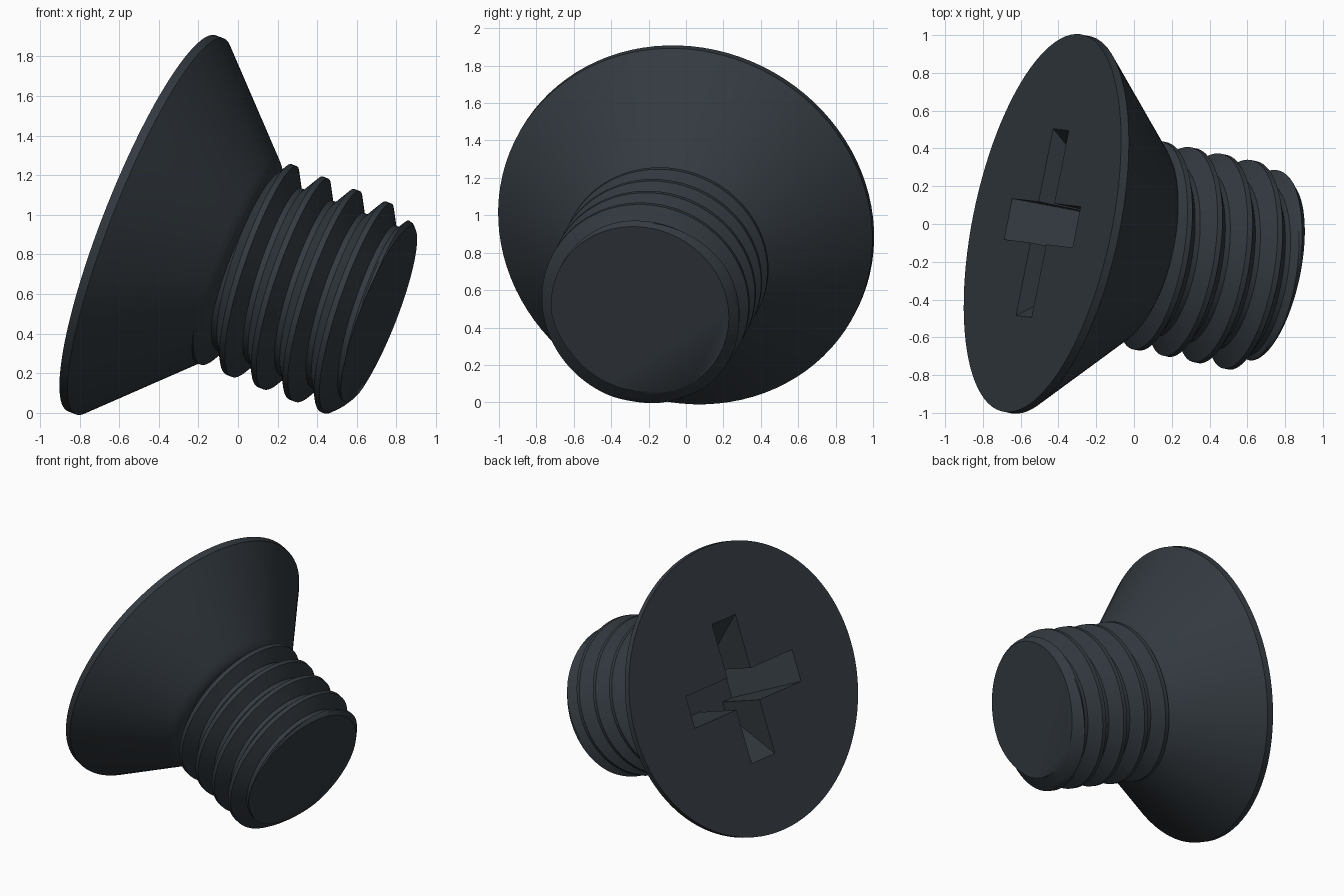
import bpy, bmesh, math
from mathutils import Vector, Matrix

if "Cube" in bpy.data.objects:
    bpy.data.objects.remove(bpy.data.objects["Cube"])

# Placement: local +Z runs from the head face to the tip
AXIS = Vector((0.913, -0.193, -0.36)).normalized()
ARM = Vector((0.193, 0.98, -0.03))
ARM = (ARM - ARM.dot(AXIS) * AXIS).normalized()
SIDE = AXIS.cross(ARM)
PLACE = Matrix((ARM, SIDE, AXIS)).transposed().to_4x4()
PLACE.translation = Vector((-0.485, 0.005, 0.957))

steel = bpy.data.materials.new("dark blued steel")
steel.diffuse_color = (0.033, 0.042, 0.051, 1)
steel.use_nodes = True
steel.node_tree.nodes["Principled BSDF"].inputs["Base Color"].default_value = steel.diffuse_color


def add_object(name, bm):
    bmesh.ops.recalc_face_normals(bm, faces=bm.faces)
    mesh = bpy.data.meshes.new(name)
    bm.to_mesh(mesh)
    bm.free()
    mesh.materials.append(steel)
    ob = bpy.data.objects.new(name, mesh)
    ob.matrix_world = PLACE
    bpy.context.collection.objects.link(ob)
    return ob


def activate(ob):
    bpy.ops.object.select_all(action='DESELECT')
    ob.select_set(True)
    bpy.context.view_layer.objects.active = ob


# Countersunk head: revolved profile of (radius, depth)
SEG = 96
profile = [(1.02, 0), (1.02, 0.045), (0.555, 0.525), (0.525, 0.55),
           (0.50, 0.565), (0.46, 0.58)]
bm = bmesh.new()
rings = [[bm.verts.new((r * math.cos(2 * math.pi * j / SEG),
                        r * math.sin(2 * math.pi * j / SEG), s))
          for j in range(SEG)] for r, s in profile]
for low, high in zip(rings, rings[1:]):
    for j in range(SEG):
        k = (j + 1) % SEG
        bm.faces.new((low[j], low[k], high[k], high[j]))
bm.faces.new(rings[0])
bm.faces.new(rings[-1])
head = add_object("countersunk_head", bm)

# Cross recess: two crossing slots whose ends taper inward
for turn in (0, math.pi / 2):
    bm = bmesh.new()
    bmesh.ops.create_cube(bm, size=1)
    for v in bm.verts:
        deep = v.co.z > 0
        v.co.x = math.copysign(0.20 if deep else 0.535, v.co.x)
        v.co.y *= 0.22 if turn else 0.23
        v.co.z = 0.40 if deep else -0.04
    bmesh.ops.rotate(bm, verts=bm.verts, matrix=Matrix.Rotation(turn, 3, 'Z'))
    cutter = add_object("recess_cutter", bm)
    cutter.hide_render = True
    cut = head.modifiers.new("recess", 'BOOLEAN')
    cut.operation = 'DIFFERENCE'
    cut.solver = 'EXACT'
    cut.object = cutter
    activate(head)
    bpy.ops.object.modifier_apply(modifier=cut.name)
    bpy.data.objects.remove(cutter)

# Threaded shank: grid that follows the helix, clipped at both ends
PITCH, ROOT, CREST = 0.1745, 0.46, 0.555
START, END = 0.50, 1.305
STEPS = 12


def crest_offset(theta):
    return 0.62 + PITCH * (theta / (2 * math.pi) - 0.25)


def thread_radius(s, theta):
    u = (s - crest_offset(theta)) / PITCH
    d = abs(u - round(u))
    t = min(max((d - 1 / 12) / (4 / 12), 0), 1)
    r = CREST + (ROOT - CREST) * t
    return min(r, 0.485 + (END - s) * 1.0)


bm = bmesh.new()
columns = []
for j in range(SEG + 1):
    theta = 2 * math.pi * j / SEG
    column = []
    for i in range(-3 * STEPS, 6 * STEPS):
        s = crest_offset(theta) + PITCH * i / STEPS
        s = min(max(s, START), END)
        r = thread_radius(s, theta)
        column.append(bm.verts.new((r * math.cos(theta), r * math.sin(theta), s)))
    columns.append(column)
for a, b in zip(columns, columns[1:]):
    for i in range(len(a) - 1):
        bm.faces.new((a[i], b[i], b[i + 1], a[i + 1]))
bmesh.ops.remove_doubles(bm, verts=bm.verts, dist=0.0005)
bmesh.ops.holes_fill(bm, edges=[e for e in bm.edges if e.is_boundary], sides=0)
shank = add_object("threaded_shank", bm)

for ob in (head, shank):
    activate(ob)
    bpy.ops.object.shade_smooth_by_angle(angle=math.radians(32))
